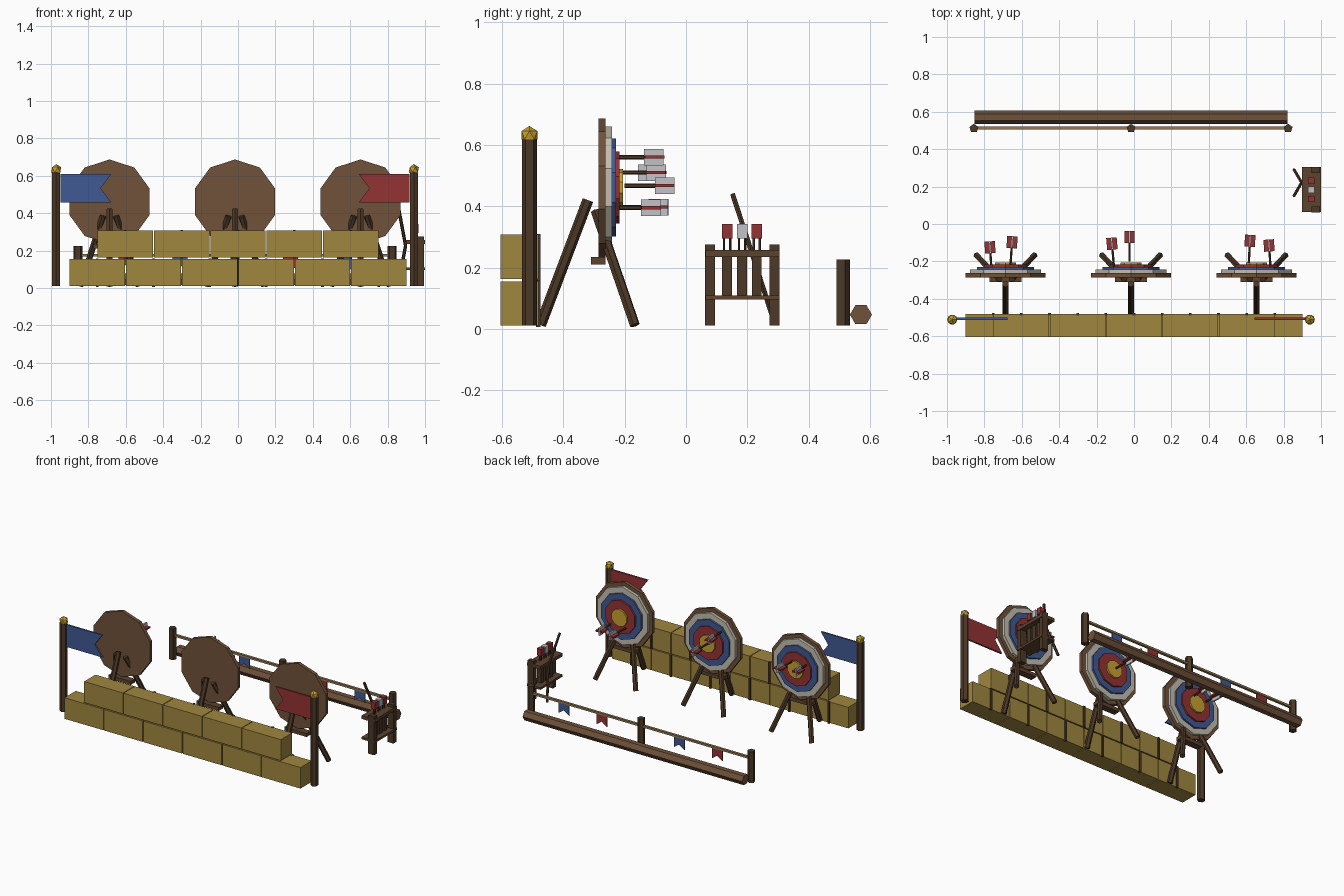
import bpy, bmesh
from math import radians
from mathutils import Vector, Matrix

cube = bpy.data.objects.get("Cube")
if cube:
    bpy.data.objects.remove(cube, do_unlink=True)


def material(name, *rgb):
    linear = [((c / 255 + 0.055) / 1.055) ** 2.4 for c in rgb] + [1]
    m = bpy.data.materials.new(name)
    m.use_nodes = True
    m.diffuse_color = linear
    m.node_tree.nodes["Principled BSDF"].inputs["Base Color"].default_value = linear
    return m


DARK = material("dark wood", 76, 56, 38)
WOOD = material("board wood", 112, 82, 58)
RACK = material("rack wood", 92, 67, 46)
STRAW = material("straw", 160, 135, 63)
GOLD = material("gold", 198, 160, 48)
RED = material("red", 148, 50, 52)
BLUE = material("blue", 64, 90, 146)
CREAM = material("cream", 196, 190, 176)
FLETCH = material("feather white", 196, 196, 200)
ROPE = material("rope", 146, 122, 84)


def finish(name, bm, mat):
    bmesh.ops.recalc_face_normals(bm, faces=bm.faces)
    mesh = bpy.data.meshes.new(name)
    bm.to_mesh(mesh)
    bm.free()
    mesh.materials.append(mat)
    obj = bpy.data.objects.new(name, mesh)
    bpy.context.collection.objects.link(obj)
    return obj


def box(name, mat, x, y, z):
    """Box from (min, max) ranges on each axis."""
    bm = bmesh.new()
    spans = (x, y, z)
    centre = Vector([(a + b) / 2 for a, b in spans])
    size = [b - a for a, b in spans]
    bmesh.ops.create_cube(bm, size=1, matrix=Matrix.Translation(centre) @ Matrix.Diagonal((*size, 1)))
    return finish(name, bm, mat)


def prism(name, mat, sides, radius, length, centre, rot=Matrix()):
    bm = bmesh.new()
    bmesh.ops.create_cone(bm, cap_ends=True, segments=sides, radius1=radius, radius2=radius,
                          depth=length, matrix=Matrix.Translation(centre) @ rot.to_4x4())
    return finish(name, bm, mat)


def stick(name, mat, start, end, radius, sides=6):
    a, b = Vector(start), Vector(end)
    rot = (b - a).to_track_quat('Z', 'Y').to_matrix()
    return prism(name, mat, sides, radius, (b - a).length, (a + b) / 2, rot)


def plate(name, mat, outline, y, thick):
    """Flat cloth outline in x and z, given thickness along y."""
    bm = bmesh.new()
    face = bm.faces.new([bm.verts.new((x, y - thick / 2, z)) for x, z in outline])
    ext = bmesh.ops.extrude_face_region(bm, geom=[face])
    moved = [v for v in ext["geom"] if isinstance(v, bmesh.types.BMVert)]
    bmesh.ops.translate(bm, verts=moved, vec=(0, thick, 0))
    return finish(name, bm, mat)


MID = -0.016  # shared centre line of the range

# Straw bale wall with a strap behind each bale
for row, count in enumerate((6, 5)):
    z0 = 0.01 + row * 0.152
    for i in range(count):
        x = (i - (count - 1) / 2) * 0.301
        box("straw_bale", STRAW, (x - 0.148, x + 0.148), (-0.605, -0.482), (z0, z0 + 0.145))
        box("bale_strap", DARK, (x - 0.007, x + 0.007), (-0.49, -0.475), (z0 - 0.004, z0 + 0.147))

# Flag poles, finials and swallowtail flags
for side, mat in ((-1, BLUE), (1, RED)):
    px = MID + side * 0.956
    prism("flag_pole", DARK, 6, 0.025, 0.61, (px, -0.511, 0.315))
    bm = bmesh.new()
    bmesh.ops.create_icosphere(bm, subdivisions=1, radius=0.03,
                               matrix=Matrix.Translation((px, -0.511, 0.632)))
    finish("pole_finial", bm, GOLD)
    shape = [(0.022, 0.61), (0.295, 0.61), (0.238, 0.533), (0.295, 0.457), (0.022, 0.457)]
    plate("flag", mat, [(px - side * dx, z) for dx, z in shape], -0.507, 0.012)

# Targets: stepped ten-sided discs on three-legged stands
FACE_Y = Matrix.Rotation(radians(90), 3, 'X')
RINGS = (("target_board", WOOD, 0.226, -0.286, -0.262), ("cream_ring", CREAM, 0.2, -0.264, -0.242),
         ("blue_ring", BLUE, 0.16, -0.244, -0.229), ("red_ring", RED, 0.117, -0.231, -0.217),
         ("gold_centre", GOLD, 0.06, -0.219, -0.205))
for i in (-1, 0, 1):
    tx = MID + i * 0.671
    for name, mat, radius, y0, y1 in RINGS:
        prism(name, mat, 10, radius, y1 - y0, (tx, (y0 + y1) / 2, 0.461), FACE_Y)
    stick("rear_leg", DARK, (tx, -0.475, 0.012), (tx, -0.32, 0.42), 0.018)
    for s in (-1, 1):
        stick("splayed_leg", DARK, (tx + s * 0.155, -0.167, 0.012), (tx + s * 0.035, -0.295, 0.385), 0.017)
    box("stand_crossbar", RACK, (tx - 0.085, tx + 0.085), (-0.31, -0.262), (0.21, 0.234))


# Arrows stuck in the targets, with crossed vanes
def arrow(x, y, z, lean):
    parts = [stick("arrow_shaft", DARK, (0, -0.13, 0), (0, 0.03, 0), 0.007)]
    parts.append(box("side_vanes", RED, (-0.028, 0.028), (-0.032, 0.032), (-0.005, 0.005)))
    parts.append(box("upright_vanes", FLETCH, (-0.005, 0.005), (-0.032, 0.032), (-0.027, 0.027)))
    for p in parts:
        p.matrix_world = Matrix.Translation((x, y, z)) @ Matrix.Rotation(radians(lean), 4, 'Z')


for spot in ((-0.77, -0.125, 0.51, 4), (-0.652, -0.097, 0.51, -4), (-0.118, -0.105, 0.56, 5),
             (-0.024, -0.07, 0.467, 0), (0.62, -0.09, 0.397, -3), (0.722, -0.115, 0.395, 4)):
    arrow(*spot)

# Equipment rack with bundles of spare arrows
for y in (0.078, 0.289):
    box("rack_post", DARK, (0.95, 0.995), (y - 0.016, y + 0.016), (0.01, 0.275))
for z in (0.102, 0.246):
    h = 0.007 if z < 0.2 else 0.011
    box("rack_shelf", RACK, (0.897, 1.0), (0.063, 0.305), (z - h, z + h))
for y, mat in ((0.134, RED), (0.183, FLETCH), (0.231, RED)):
    box("quiver", DARK, (0.932, 0.964), (y - 0.016, y + 0.016), (0.108, 0.238))
    for s in (-1, 1):
        stick("spare_shaft", DARK, (0.948, y + s * 0.01, 0.23), (0.948, y + s * 0.01, 0.3), 0.004)
    box("spare_fletching", mat, (0.931, 0.965), (y - 0.017, y + 0.017), (0.295, 0.342))

# Bow leaning on the rack
for tip in ((0.856, 0.152, 0.44), (0.856, 0.29, 0.015)):
    stick("bow_limb", DARK, (0.896, 0.222, 0.226), tip, 0.009)

# Shooting line: log, posts, rope and pennants
prism("line_log", WOOD, 6, 0.036, 1.675, (MID, 0.571, 0.046), Matrix.Rotation(radians(90), 3, 'Y'))
for i in (-1, 0, 1):
    prism("line_post", DARK, 5, 0.025, 0.215, (MID + i * 0.84, 0.511, 0.118))
box("line_rope", ROPE, (MID - 0.84, MID + 0.84), (0.505, 0.522), (0.168, 0.182))
for x, mat in ((0.57, BLUE), (0.28, RED), (-0.31, BLUE), (-0.6, RED)):
    tail = [(-0.04, 0.172), (0.04, 0.172), (0.04, 0.095), (0, 0.122), (-0.04, 0.095)]
    plate("pennant", mat, [(x + dx, z) for dx, z in tail], 0.514, 0.008)
